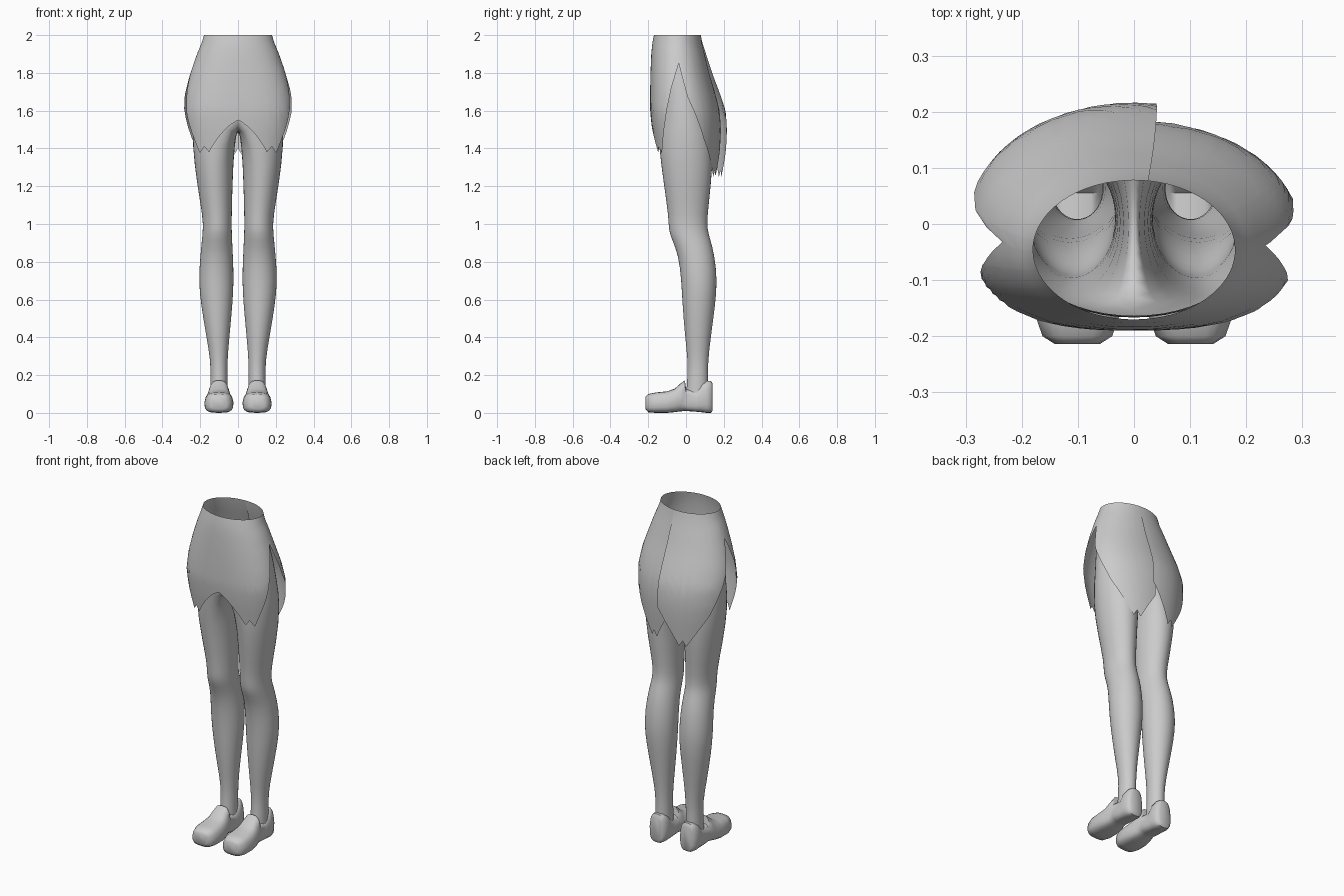
import bpy, bmesh
from math import sin, cos, radians, pi

if "Cube" in bpy.data.objects:
    bpy.data.objects.remove(bpy.data.objects["Cube"])

grey = bpy.data.materials.new("plain_grey")
grey.use_nodes = True
colour = (0.6, 0.6, 0.6, 1)
grey.diffuse_color = colour
grey.node_tree.nodes["Principled BSDF"].inputs["Base Color"].default_value = colour


def finish(name, bm, angle=180, mirror=False, subsurf=0):
    bmesh.ops.recalc_face_normals(bm, faces=bm.faces)
    mesh = bpy.data.meshes.new(name)
    bm.to_mesh(mesh)
    bm.free()
    mesh.materials.append(grey)
    ob = bpy.data.objects.new(name, mesh)
    bpy.context.collection.objects.link(ob)
    bpy.ops.object.select_all(action='DESELECT')
    ob.select_set(True)
    bpy.context.view_layer.objects.active = ob
    bpy.ops.object.shade_smooth_by_angle(angle=radians(angle))
    if mirror:
        m = ob.modifiers.new("Mirror", 'MIRROR')
        m.use_clip = True
    if subsurf:
        s = ob.modifiers.new("Subdivision", 'SUBSURF')
        s.levels = s.render_levels = subsurf
    return ob


def lerp_table(table, key):
    """Interpolate the rows of a table sorted by its first column."""
    if key <= table[0][0]:
        return table[0][1:]
    for a, b in zip(table, table[1:]):
        if key <= b[0]:
            f = (key - a[0]) / (b[0] - a[0])
            return [p + (q - p) * f for p, q in zip(a[1:], b[1:])]
    return table[-1][1:]


def power(v, p):
    return (1 if v >= 0 else -1) * abs(v) ** p


def bridge(bm, a, b, closed=True):
    n = len(a)
    for i in range(n if closed else n - 1):
        j = (i + 1) % n
        bm.faces.new((a[i], a[j], b[j], b[i]))


# Skirt: one sheet wrapped round the hips, cut to a jagged hem with side slits
# columns: height, half width, front y, back y
hips = [(1.25, .245, -.15, .165), (1.4, .272, -.165, .18), (1.5, .288, -.18, .185),
        (1.6, .295, -.19, .178), (1.7, .281, -.19, .152), (1.8, .252, -.188, .122),
        (1.9, .217, -.184, .098), (1.96, .192, -.178, .083), (2.0, .18, -.17, .078)]
# columns: degrees from the front centre, hem height
hem = [(0, 1.55), (28, 1.38), (34, 1.41), (43, 1.375), (61, 1.55), (75, 1.72),
       (90, 1.85), (98, 1.67), (120, 1.45), (150, 1.25), (155, 1.285),
       (160, 1.25), (180, 1.4), (188, 1.46)]


def skirt_point(deg, z):
    rx, front, back = lerp_table(hips, z)
    t = radians(deg)
    low = min(1, (2 - z) / .4)
    if deg < 0:                       # the right back panel laps over the left
        back += .032 * low
    yc = (front + back) / 2
    ry = (back - front) / 2
    p = 1 - .26 * low if cos(t) > 0 else 1     # squarer at the front
    return rx * power(sin(t), p), yc - ry * power(cos(t), p), z


angles = sorted({s * a for a, _ in hem for s in (-1, 1) if s * a <= 180}
                | set(range(-184, 181, 5)))
bm = bmesh.new()
columns = []
for deg in angles:
    bottom = lerp_table(hem, abs(deg))[0]
    columns.append([bm.verts.new(skirt_point(deg, 2 - (2 - bottom) * r / 14))
                    for r in range(15)])
for a, b in zip(columns, columns[1:]):
    bridge(bm, a, b, closed=False)
skirt = finish("skirt", bm)

# Body: half pelvis shell flowing into one hollow leg, then mirrored
pelvis = [(1.86, .205, -.165, .09), (1.72, .225, -.17, .13), (1.58, .24, -.165, .155)]
# columns: height, inner x, outer x, front y, back y
leg = [(1.42, .018, .245, -.148, .15), (1.2, .028, .217, -.118, .134),
       (1.04, .032, .188, -.094, .114), (.97, .032, .187, -.094, .115),
       (.92, .03, .192, -.078, .13), (.84, .026, .2, -.042, .152),
       (.7, .02, .211, -.026, .168), (.57, .028, .197, -.02, .156),
       (.4, .045, .168, -.006, .132), (.27, .056, .145, .01, .117),
       (.18, .055, .147, .006, .117), (.1, .055, .147, .0, .117)]
bm = bmesh.new()
previous = None
for z, rx, front, back in pelvis:
    yc, ry = (front + back) / 2, (back - front) / 2
    ring = [bm.verts.new((max(0, rx * sin(pi * k / 12)) if 0 < k < 12 else 0,
                          yc - ry * cos(pi * k / 12), z)) for k in range(13)]
    if previous:
        bridge(bm, previous, ring, closed=False)
    previous = ring
# crotch arc along the centre, from back to front
for k in range(1, 6):
    f = k / 6
    previous.append(bm.verts.new((0, back + (front - back) * f, z - .06 * sin(pi * f))))
for z, inner, outer, front, back in leg:
    xc, yc = (inner + outer) / 2, (front + back) / 2
    turns = [radians(20 * k - 120) for k in range(18)]
    ring = [bm.verts.new((xc + (outer - inner) / 2 * cos(t),
                          yc + (back - front) / 2 * sin(t), z)) for t in turns]
    bridge(bm, previous, ring)
    previous = ring
legs = finish("legs", bm, mirror=True, subsurf=1)

# Shoes: lofted from toe to heel with a raised tongue and heel cup
# columns: y, half width, sole z, top z, top narrowing
shoe = [(-.214, .04, .02, .085, .1), (-.2, .062, .003, .1, .12), (-.16, .076, 0, .108, .12),
        (-.1, .077, 0, .114, .15), (-.06, .071, .004, .128, .22), (-.03, .064, .008, .155, .25),
        (-.006, .058, .01, .172, .22), (.001, .057, .01, .125, .1), (.055, .056, .006, .12, .1),
        (.085, .057, .003, .16, .12), (.11, .056, 0, .17, .15), (.132, .048, 0, .17, .15),
        (.141, .034, .012, .155, .15)]
bm = bmesh.new()
previous = None
for y, half, low, high, narrow in shoe:
    ring = []
    for k in range(20):
        t = 2 * pi * k / 20
        up = power(sin(t), .6)
        width = half * power(cos(t), .6) * (1 - narrow * max(0, up))
        ring.append(bm.verts.new((.101 + width, y, (low + high) / 2 + (high - low) / 2 * up)))
    if previous:
        bridge(bm, previous, ring)
    else:
        bm.faces.new(ring)
    previous = ring
bm.faces.new(previous)
shoes = finish("shoes", bm, angle=50, mirror=True)
